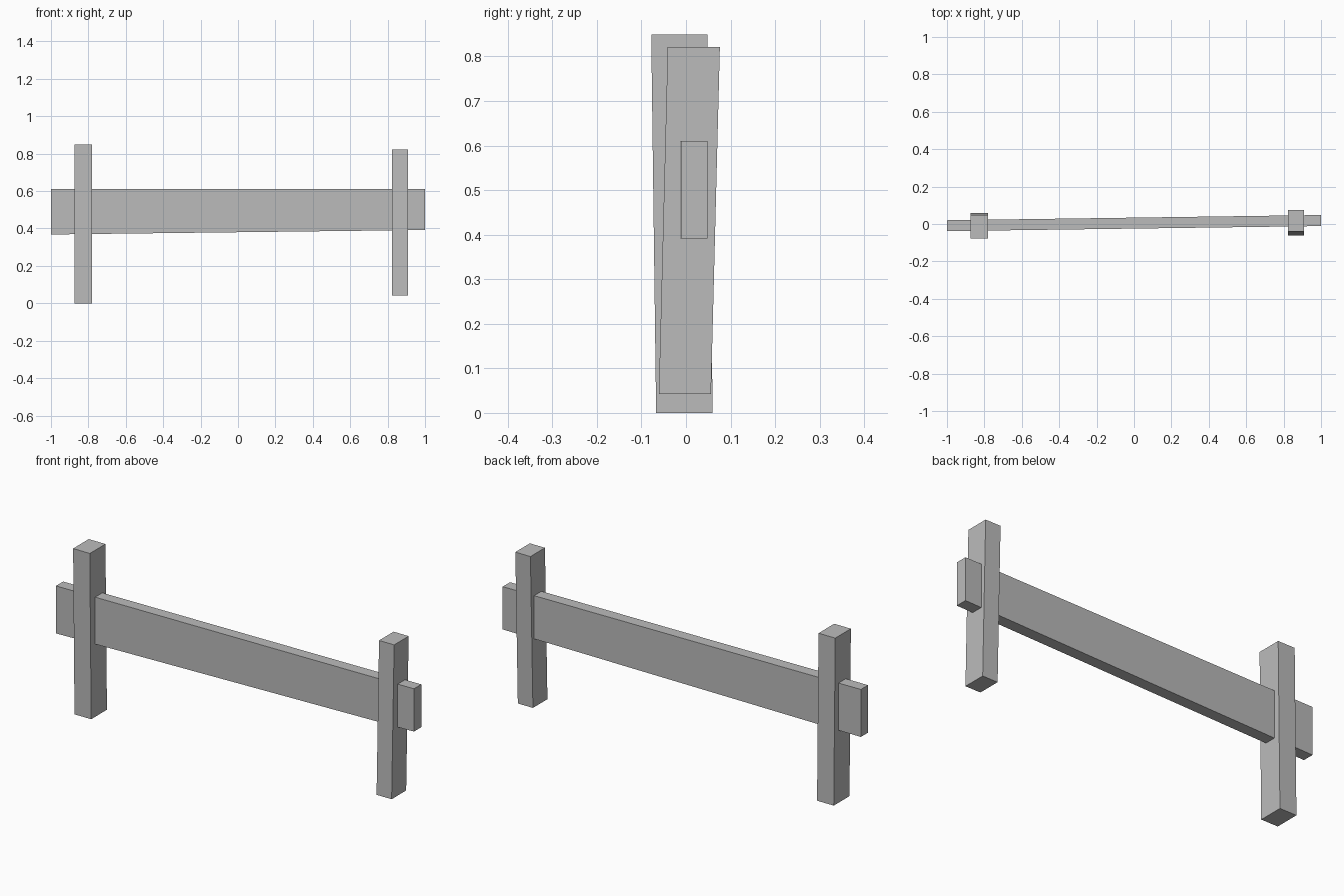
import bpy
import bmesh

default = bpy.data.objects.get("Cube")
if default:
    bpy.data.objects.remove(default, do_unlink=True)

# Single grey colour
grey = bpy.data.materials.new("plain_grey")
grey.use_nodes = True
colour = (0.5, 0.5, 0.5, 1)
grey.diffuse_color = colour
grey.node_tree.nodes["Principled BSDF"].inputs["Base Color"].default_value = colour


def plank(name, start, end):
    """Six-sided timber bridging two four-cornered end sections."""
    bm = bmesh.new()
    a = [bm.verts.new(p) for p in start]
    b = [bm.verts.new(p) for p in end]
    bm.faces.new(a)
    bm.faces.new(b)
    for i in range(4):
        j = (i + 1) % 4
        bm.faces.new((a[i], a[j], b[j], b[i]))
    bmesh.ops.recalc_face_normals(bm, faces=bm.faces)
    mesh = bpy.data.meshes.new(name)
    bm.to_mesh(mesh)
    bm.free()
    mesh.materials.append(grey)
    obj = bpy.data.objects.new(name, mesh)
    bpy.context.collection.objects.link(obj)
    return obj


def level_section(x0, x1, y0, y1, z):
    return [(x0, y0, z), (x1, y0, z), (x1, y1, z), (x0, y1, z)]


def upright_section(x, y0, y1, z0, z1):
    return [(x, y0, z0), (x, y1, z0), (x, y1, z1), (x, y0, z1)]


# Leaning posts
plank("right_post",
      level_section(-0.875, -0.781, -0.067, 0.06, 0),
      level_section(-0.875, -0.781, -0.078, 0.048, 0.849))
plank("left_post",
      level_section(0.824, 0.909, -0.061, 0.056, 0.042),
      level_section(0.824, 0.909, -0.041, 0.076, 0.821))

# Tapered, slightly skewed rail
plank("rail",
      upright_section(-1, -0.038, 0.02, 0.368, 0.61),
      upright_section(1, -0.011, 0.048, 0.392, 0.61))
